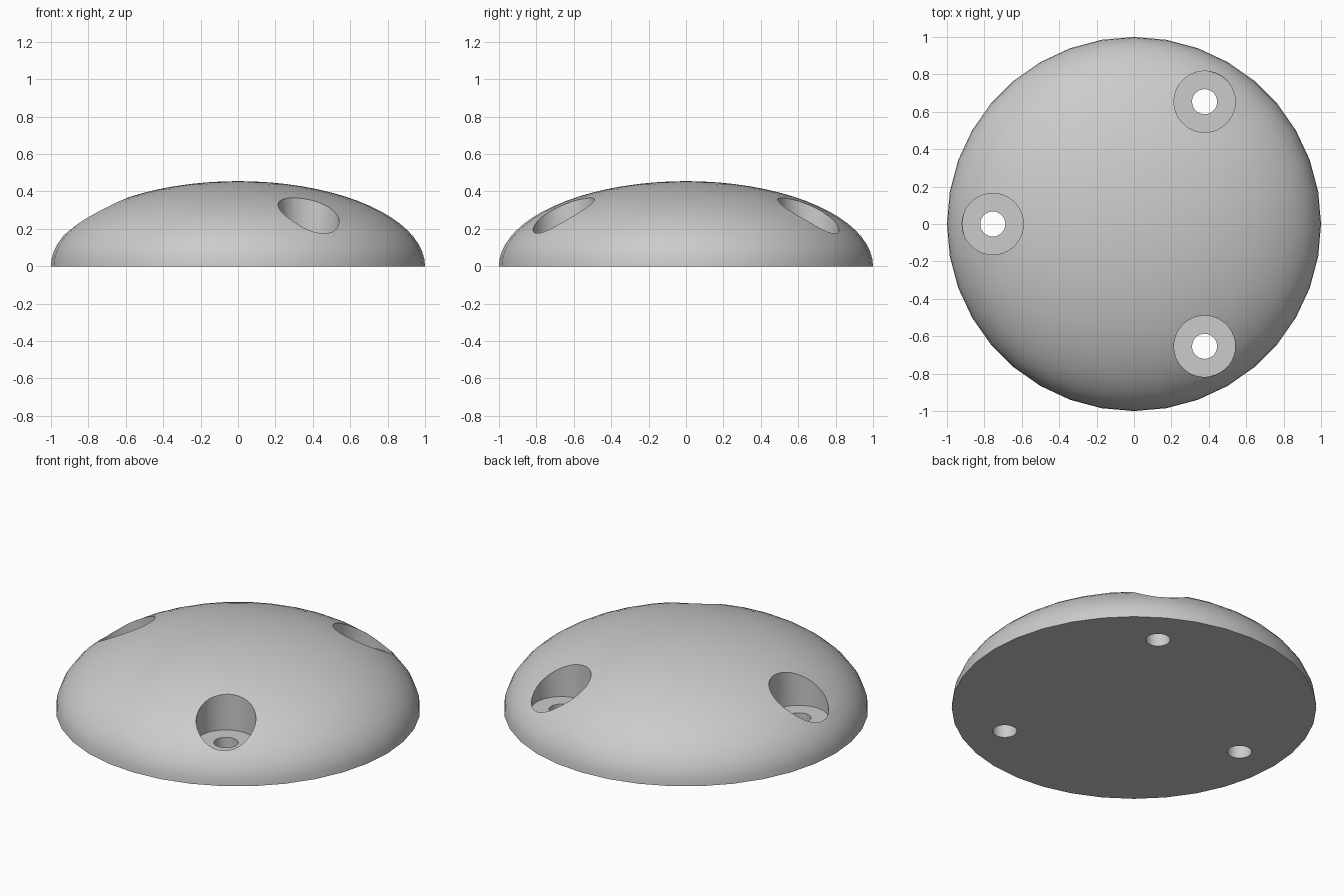
import bpy, math

if "Cube" in bpy.data.objects:
    bpy.data.objects.remove(bpy.data.objects["Cube"], do_unlink=True)

SEGMENTS = 36
HEIGHT = 0.455
HOLE_RING = 0.755      # distance of the screw holes from the centre
FLOOR_Z = 0.15         # height of the screw head seat

grey = bpy.data.materials.new("plain grey")
grey.use_nodes = True
grey.diffuse_color = (0.6, 0.6, 0.6, 1)
grey.node_tree.nodes["Principled BSDF"].inputs["Base Color"].default_value = grey.diffuse_color


def lathe(name, profile, location=(0, 0, 0), segments=SEGMENTS):
    """Revolve (radius, z) points into a closed solid, listed bottom to top."""
    verts, faces = [], []
    for radius, z in profile:
        for i in range(segments):
            a = math.tau * i / segments
            verts.append((radius * math.cos(a), radius * math.sin(a), z))
    for ring in range(len(profile) - 1):
        for i in range(segments):
            j = (i + 1) % segments
            low, high = ring * segments, (ring + 1) * segments
            faces.append((low + i, low + j, high + j, high + i))
    faces.append(tuple(reversed(range(segments))))
    faces.append(tuple(range(len(verts) - segments, len(verts))))
    mesh = bpy.data.meshes.new(name)
    mesh.from_pydata(verts, [], faces)
    mesh.materials.append(grey)
    obj = bpy.data.objects.new(name, mesh)
    obj.location = location
    bpy.context.collection.objects.link(obj)
    return obj


# Half-ellipsoid body with a flat underside and a tiny cap at the top
steps = 18
angles = [math.radians(90) * i / steps for i in range(steps)] + [math.radians(89)]
dome = lathe("dome", [(math.cos(a), HEIGHT * math.sin(a)) for a in angles])

# Three counterbored screw holes, evenly spaced
cutters = []
for k in range(3):
    a = math.radians(60 + 120 * k)
    spot = (HOLE_RING * math.cos(a), HOLE_RING * math.sin(a), 0)
    cutter = lathe("screw_hole_cutter", [(0.067, -0.2), (0.067, FLOOR_Z),
                                         (0.164, FLOOR_Z), (0.164, 0.8)], spot)
    cutter.hide_render = True
    cutters.append(cutter)
    cut = dome.modifiers.new("screw hole", "BOOLEAN")
    cut.operation = "DIFFERENCE"
    cut.solver = "EXACT"
    cut.object = cutter

# Apply the cuts, drop the cutters and smooth the curved faces
bpy.ops.object.select_all(action="DESELECT")
dome.select_set(True)
bpy.context.view_layer.objects.active = dome
for modifier in list(dome.modifiers):
    bpy.ops.object.modifier_apply(modifier=modifier.name)
for cutter in cutters:
    bpy.data.objects.remove(cutter, do_unlink=True)
bpy.ops.object.shade_smooth_by_angle(angle=math.radians(25))
